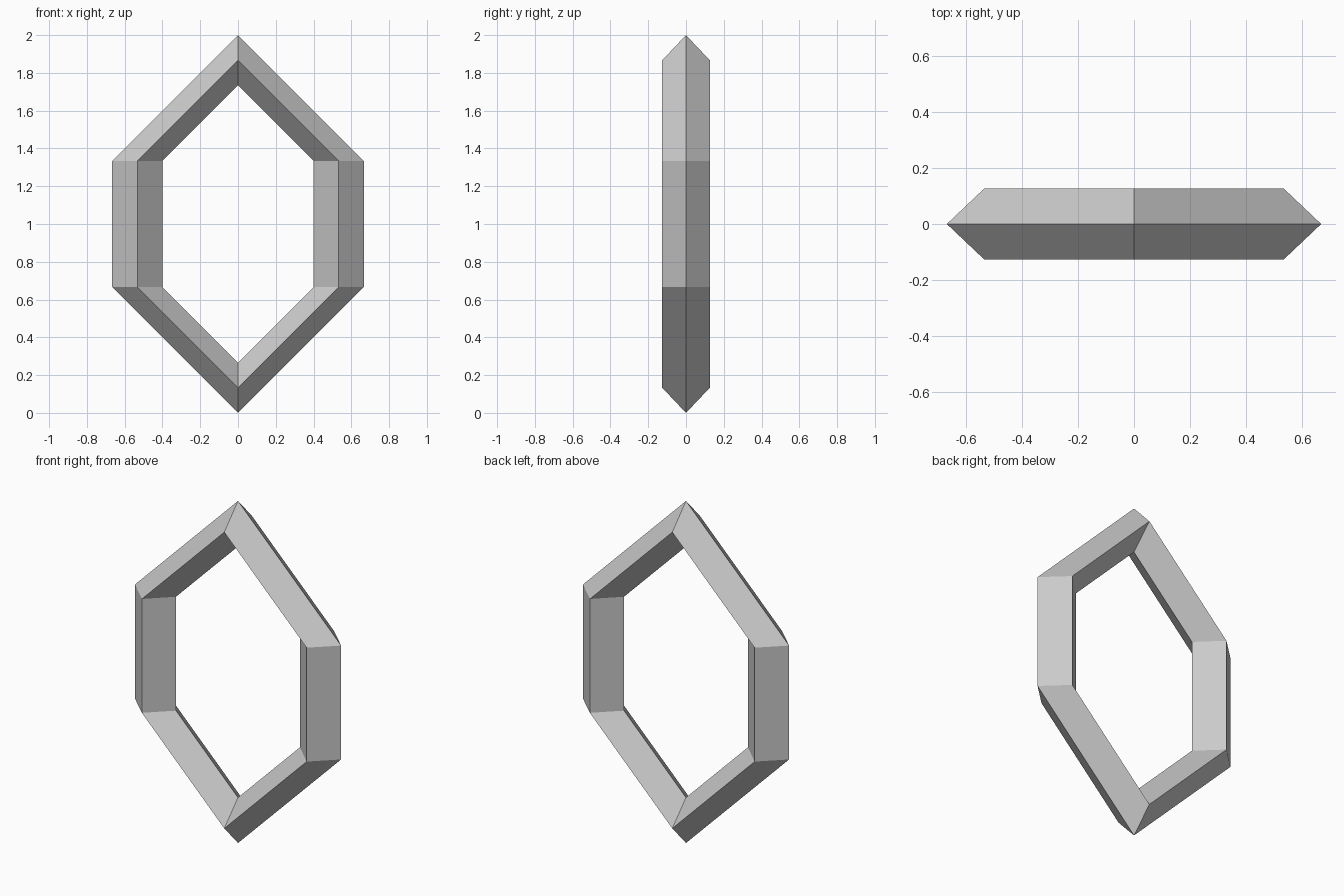
import bpy, bmesh

if "Cube" in bpy.data.objects:
    bpy.data.objects.remove(bpy.data.objects["Cube"])

# Stretched hexagon path: unit direction plus the vertical offset of its straight sides
CORNERS = [(0, 1), (1, 0), (1, -0.0), (0, -1), (-1, -0.0), (-1, 0)]
LIFT = [1, 1, -1, -1, -1, 1]
HALF_SIDE = 0.333
# Diamond cross-section: (distance from the centre line, y)
SECTION = [(0.667, 0), (0.533, -0.127), (0.401, 0), (0.533, 0.127)]

# Ring frame: the diamond section carried round the hexagon
bm = bmesh.new()
rings = []
for (cx, cz), lift in zip(CORNERS, LIFT):
    rings.append([bm.verts.new((cx * r, y, 1 + cz * r + lift * HALF_SIDE))
                  for r, y in SECTION])
for i, a in enumerate(rings):
    b = rings[(i + 1) % len(rings)]
    for j in range(4):
        k = (j + 1) % 4
        bm.faces.new((a[j], a[k], b[k], b[j]))
bmesh.ops.recalc_face_normals(bm, faces=bm.faces)

mesh = bpy.data.meshes.new("hexagonal_ring")
bm.to_mesh(mesh)
bm.free()
ring = bpy.data.objects.new("hexagonal_ring", mesh)
bpy.context.collection.objects.link(ring)
